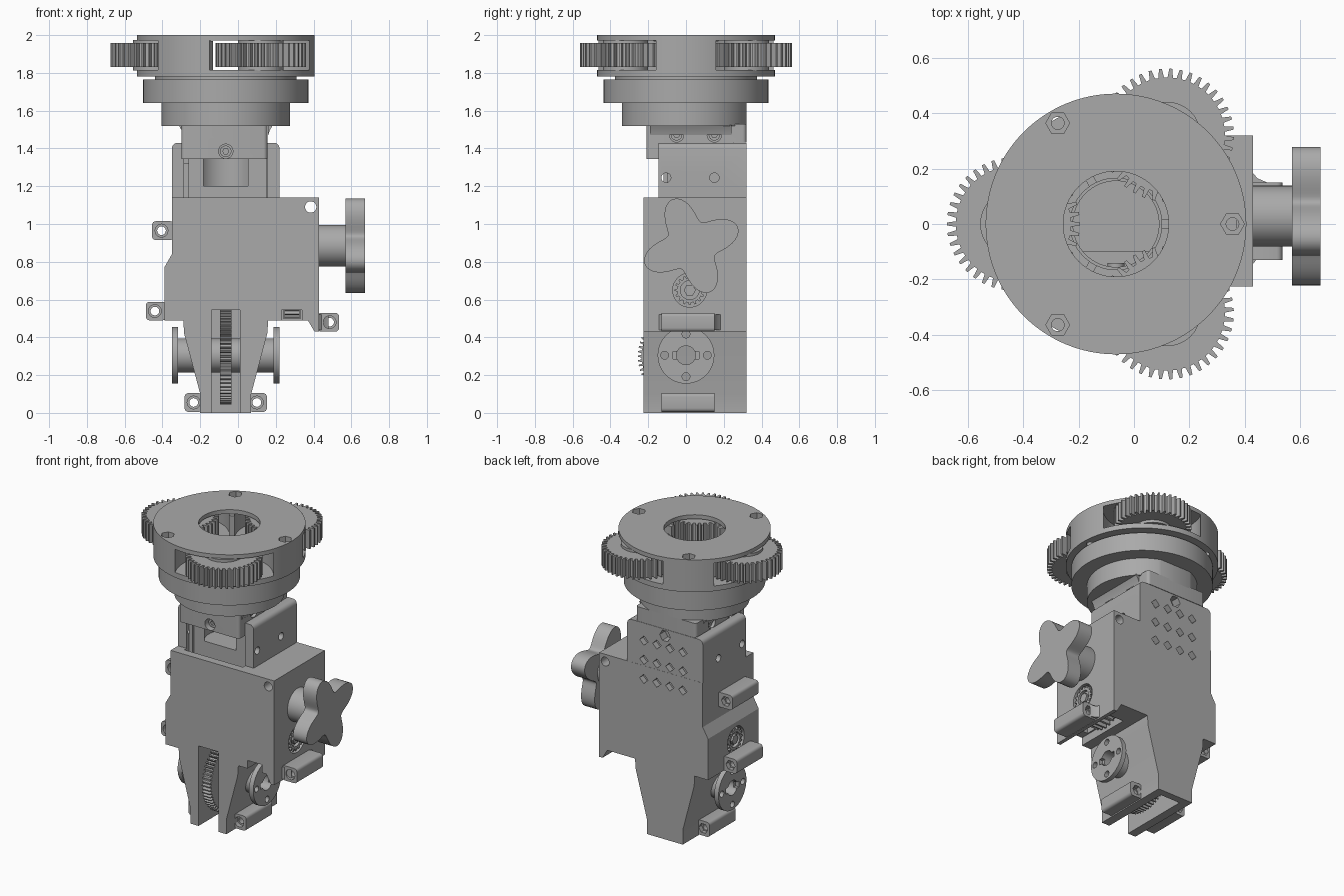
import bpy, bmesh
from math import sin, cos, pi, radians

if "Cube" in bpy.data.objects:
    bpy.data.objects.remove(bpy.data.objects["Cube"])

grey = bpy.data.materials.new("machined grey")
grey.use_nodes = True
grey.diffuse_color = (0.4, 0.4, 0.4, 1)
grey.node_tree.nodes["Principled BSDF"].inputs["Base Color"].default_value = (0.4, 0.4, 0.4, 1)

CX = -0.065          # main vertical axis
HEAD = 0.37          # distance of planet gears from that axis


def prism(name, pts, axis, lo, hi):
    """Extrude a 2D outline along an axis."""
    place = {"x": lambda a, b, d: (d, a, b),
             "y": lambda a, b, d: (a, d, b),
             "z": lambda a, b, d: (a, b, d)}[axis]
    bm = bmesh.new()
    rings = [[bm.verts.new(place(a, b, d)) for a, b in pts] for d in (lo, hi)]
    bm.faces.new(rings[0])
    bm.faces.new(rings[1])
    n = len(pts)
    for i in range(n):
        j = (i + 1) % n
        bm.faces.new((rings[0][i], rings[0][j], rings[1][j], rings[1][i]))
    bmesh.ops.recalc_face_normals(bm, faces=bm.faces[:])
    mesh = bpy.data.meshes.new(name)
    bm.to_mesh(mesh)
    bm.free()
    mesh.materials.append(grey)
    ob = bpy.data.objects.new(name, mesh)
    bpy.context.collection.objects.link(ob)
    return ob


def circle(a, b, r, n=48, turn=0):
    return [(a + r * cos(turn + 2 * pi * i / n), b + r * sin(turn + 2 * pi * i / n)) for i in range(n)]


def rect(a0, a1, b0, b1, r=0):
    if not r:
        return [(a0, b0), (a1, b0), (a1, b1), (a0, b1)]
    pts = []
    for k, (a, b) in enumerate(((a1 - r, b1 - r), (a0 + r, b1 - r), (a0 + r, b0 + r), (a1 - r, b0 + r))):
        pts += [(a + r * cos(pi / 2 * (k + i / 4)), b + r * sin(pi / 2 * (k + i / 4))) for i in range(5)]
    return pts


def gear(a, b, r, teeth, depth, turn=0):
    pts = []
    for i in range(teeth):
        for f, rad in ((-0.3, r - depth), (-0.14, r), (0.14, r), (0.3, r - depth)):
            t = turn + 2 * pi * (i + f) / teeth
            pts.append((a + rad * cos(t), b + rad * sin(t)))
    return pts


def boolean(ob, others, op="DIFFERENCE"):
    for other in others:
        mod = ob.modifiers.new("shape", "BOOLEAN")
        mod.operation, mod.object, mod.solver = op, other, "EXACT"
        bpy.context.view_layer.objects.active = ob
        bpy.ops.object.modifier_apply(modifier=mod.name)
        bpy.data.objects.remove(other)
    return ob


def cut(ob, *specs):
    """Remove a list of (outline, axis, low, high) prisms."""
    return boolean(ob, [prism("cutter", *s) for s in specs])


# Housing: wide gearbox, tapered legs and tall slide walls
outline = [(-0.35, 1.14), (-0.35, 0.84), (-0.39, 0.77), (-0.39, 0.49), (-0.29, 0.49),
           (-0.285, 0.42), (-0.2, 0.1), (-0.2, 0), (0.07, 0), (0.07, 0.1), (0.155, 0.42),
           (0.16, 0.49), (0.37, 0.49), (0.405, 0.43), (0.43, 0.43), (0.43, 1.14)]
housing = prism("housing", outline, "y", -0.225, 0.32)
tower = prism("tower", rect(-0.35, 0.22, 0.9, 1.43, 0.03), "y", -0.145, 0.319)
boolean(housing, [tower], "UNION")
cut(housing,
    (rect(-0.285, 0.155, 1.0, 1.6), "y", -0.17, 0.26),         # slide channel
    (rect(-0.14, 0.01, -0.1, 0.545), "y", -0.3, 0.27),         # wheel slot
    (rect(0.23, 0.34, 0.4, 0.545), "y", -0.3, 0.17),           # pinion notch
    (rect(0.24, 0.33, 0.5, 0.8), "y", -0.16, 0.2),             # pinion cavity
    (circle(0.385, 1.09, 0.03, 24), "y", -0.3, 0.4),           # corner bolt
    (circle(0.02, 0.65, 0.09), "x", 0.37, 0.5),                # bearing recesses
    (circle(0.02, 0.65, 0.09), "x", -0.5, -0.35),
    (circle(CX, 1.385, 0.04, 6), "y", 0.2, 0.4))               # rear clamp nut
for y in (-0.105, 0.15):
    cut(housing, (circle(y, 1.245, 0.025, 20), "x", -0.4, 0.3))
# Diamond perforations in the back
for row in range(3):
    for col in range(4):
        cut(housing, (circle(-0.2 + 0.098 * col, 1.31 - 0.13 * row, 0.032, 4), "y", 0.28, 0.4))

# Pinion and its bearings on the cross shaft
prism("pinion", gear(0.02, 0.65, 0.15, 24, 0.025), "x", 0.245, 0.325)
for name, lo, hi in (("right_bearing", 0.32, 0.425), ("left_bearing", -0.385, -0.34)):
    bearing = prism(name, gear(0.02, 0.65, 0.08, 16, 0.014), "x", lo, hi)
    mid = hi if lo > 0 else lo
    cut(bearing, (circle(0.02, 0.65, 0.05, 32), "x", mid - 0.02, mid + 0.02))
    prism(name + "_screw", circle(0.02, 0.65, 0.032, 6), "x", lo, hi)

# Bolt lugs with through holes and sockets
lugs = [("upper_left", -0.455, -0.34, 0.915, 1.015, -0.405), ("mid_left", -0.488, -0.38, 0.49, 0.588, -0.44),
        ("mid_right", 0.42, 0.535, 0.43, 0.53, 0.485), ("foot_left", -0.283, -0.19, 0.005, 0.105, -0.235),
        ("foot_right", 0.06, 0.153, 0.005, 0.105, 0.1)]
for name, x0, x1, z0, z1, hx in lugs:
    z = (z0 + z1) / 2
    lug = prism(name + "_lug", rect(x0, x1, z0, z1, 0.02), "y", -0.13, 0.15)
    cut(lug, (circle(hx, z, 0.023, 20), "y", -0.3, 0.3),
        (circle(hx, z, 0.034, 20), "y", -0.3, -0.1), (circle(hx, z, 0.034, 6), "y", 0.12, 0.3))
# Webs blending the right lug into the housing
for s in (-1, 1):
    y = 0.02 + s * 0.13
    prism("lug_web", [(0.42, y), (0.48, y), (0.445, y + s * 0.015), (0.42, y + s * 0.045)], "z", 0.44, 0.52)

# Toothed wheel in the slot, with hub and side flanges
prism("drive_wheel", gear(0, 0.3, 0.255, 64, 0.02), "x", -0.095, -0.035)
hub = prism("wheel_hub", circle(0, 0.305, 0.09), "x", -0.325, 0.195)
cut(hub, (circle(0, 0.305, 0.05, 32), "x", 0.1, 0.3), (circle(0, 0.305, 0.05, 32), "x", -0.4, -0.23))
for name, lo, hi in (("right_flange", 0.188, 0.22), ("left_flange", -0.35, -0.318)):
    flange = prism(name, circle(0, 0.305, 0.15, 64), "x", lo, hi)
    cut(flange, (circle(0, 0.305, 0.05, 32), "x", lo - 0.1, hi + 0.1),
        (rect(-0.07, 0.07, 0.285, 0.325), "x", lo - 0.1, hi + 0.1))
    for k in range(4):
        a = k * pi / 2
        cut(flange, (circle(0.113 * cos(a), 0.305 + 0.113 * sin(a), 0.021, 16), "x", lo - 0.1, hi + 0.1))

# Four-lobed knob on its collar
KY, KZ = 0.028, 0.885
prism("knob_collar", circle(KY, KZ, 0.11), "x", 0.42, 0.58)
lobes = []
for i in range(96):
    t = 2 * pi * i / 96
    r = 0.2 + 0.065 * cos(4 * (t - radians(22)))
    lobes.append((KY + r * cos(t), KZ + r * sin(t)))
prism("knob", lobes, "x", 0.57, 0.672)

# Sliding neck inside the tower
slide = prism("slide", rect(-0.265, 0.15, -0.1, 0.25), "z", 1.01, 1.4)
prism("slide_guide", rect(-0.285, -0.26, -0.12, 0), "z", 1.1, 1.32)
neck = prism("neck", rect(-0.3, 0.155, -0.21, 0.32, 0.02), "z", 1.345, 1.53)
cut(neck, (rect(-0.4, -0.286, -0.16, 0.4), "z", 1.3, 1.435),
    (rect(-0.4, 0.3, 0.255, 0.4), "z", 1.3, 1.432),
    (circle(CX, 1.385, 0.038, 24), "y", -0.3, -0.15))
for y in (-0.05, 0.15):
    cut(neck, (circle(y, 1.472, 0.038, 24), "x", 0.1, 0.3), (circle(y, 1.472, 0.038, 24), "x", -0.4, -0.25))
    for x0, x1 in ((0.09, 0.14), (-0.285, -0.24)):
        screw = prism("neck_screw", circle(y, 1.472, 0.03, 24), "x", x0, x1)
        cut(screw, (circle(y, 1.472, 0.016, 6), "x", x0 - 0.01 if x0 < 0 else x0 + 0.02, x0 + 0.02 if x0 < 0 else x1 + 0.01))
front_screw = prism("front_screw", circle(CX, 1.385, 0.03, 24), "y", -0.18, -0.14)
cut(front_screw, (circle(CX, 1.385, 0.016, 6), "y", -0.2, -0.16))
# Small fillets where the neck meets the round base
for s in (-1, 1):
    x = CX + s * 0.225
    prism("neck_fillet", [(x, 1.47), (x + s * 0.008, 1.495), (x + s * 0.025, 1.525), (x, 1.525)], "y", -0.19, 0.24)

# Stepped round base of the head
base = prism("head_base", circle(CX, 0, 0.34, 96), "z", 1.52, 1.65)
cut(base, (rect(-1, 1, 0.32, 1), "z", 1.4, 1.7))
rim = prism("head_rim", circle(CX, 0, 0.437, 96), "z", 1.64, 1.765)
collar = prism("head_collar", circle(CX, 0, 0.375, 96), "z", 1.76, 1.79)
for part in (slide, neck, base, rim, collar):
    cut(part, (circle(CX, 0, 0.155, 64), "z", 1.2, 1.9))

# Gear carrier: two plates joined by posts between the gear pockets
carrier = prism("gear_carrier", circle(CX, 0, 0.47, 128), "z", 1.78, 2.0)
cut(carrier, (circle(CX, 0, 0.165, 64), "z", 1.7, 1.975), (circle(CX, 0, 0.19, 64), "z", 1.97, 2.1))
for k in range(3):
    a = radians(60 + 120 * k)
    gx, gy = CX + HEAD * cos(a), HEAD * sin(a)
    cut(carrier, (circle(gx, gy, 0.305, 64), "z", 1.815, 1.972))
    prism("planet_gear", gear(gx, gy, 0.24, 40, 0.032, a), "z", 1.83, 1.957)
    prism("planet_spacer", circle(gx, gy, 0.12), "z", 1.812, 1.975)
    # Hexagonal bolt pockets over the posts
    b = a + pi / 3
    bx, by = CX + 0.42 * cos(b), 0.42 * sin(b)
    cut(carrier, (circle(bx, by, 0.043, 6), "z", 1.96, 2.1), (circle(bx, by, 0.023, 20), "z", 1.7, 2.1))

for ob in bpy.context.scene.objects:
    ob.select_set(ob.type == "MESH")
bpy.context.view_layer.objects.active = housing
bpy.ops.object.shade_smooth_by_angle(angle=radians(28))
